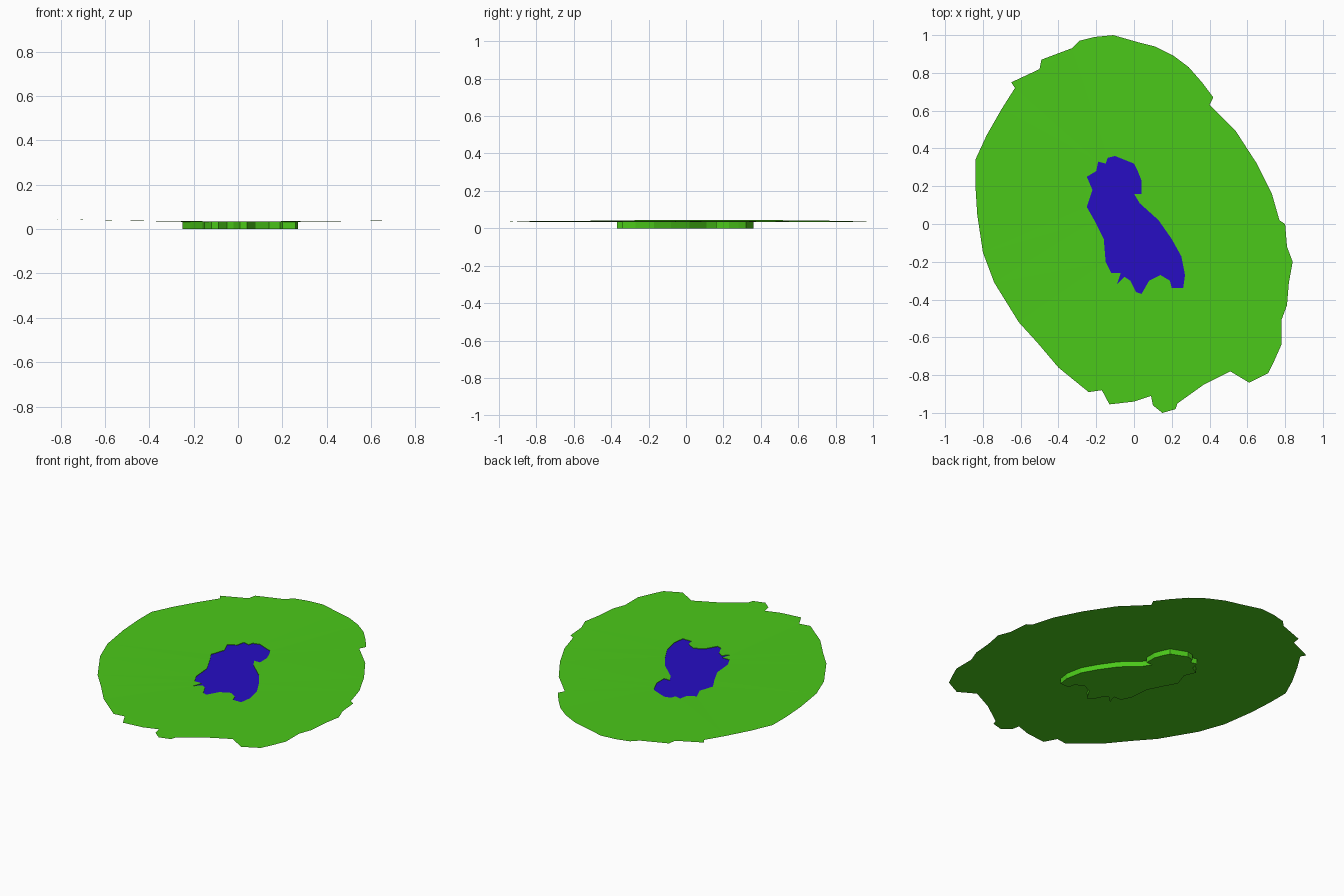
import bpy, bmesh

if "Cube" in bpy.data.objects:
    bpy.data.objects.remove(bpy.data.objects["Cube"])

# Shoreline of the land (x, y), clockwise from the back
LAND = [(-.11, 1), (.03, .96), (.11, .94), (.21, .89), (.29, .83), (.36, .75), (.42, .67),
        (.40, .63), (.54, .49), (.65, .32), (.73, .16), (.77, .02), (.80, 0), (.81, -.12),
        (.84, -.20), (.82, -.31), (.81, -.43), (.78, -.51), (.78, -.64), (.74, -.73),
        (.71, -.79), (.61, -.84), (.51, -.78), (.37, -.85), (.23, -.95), (.22, -.98),
        (.15, -1), (.10, -.96), (.09, -.91), (0, -.94), (-.13, -.955), (-.17, -.88),
        (-.24, -.89), (-.40, -.76), (-.51, -.63), (-.61, -.52), (-.74, -.31), (-.80, -.15),
        (-.83, .05), (-.84, .21), (-.84, .34), (-.78, .47), (-.70, .61), (-.63, .72),
        (-.65, .75), (-.50, .82), (-.49, .87), (-.33, .93), (-.29, .97), (-.21, .99)]

# Outline of the lake, clockwise from the back
LAKE = [(-.14, .35), (-.10, .36), (0, .32), (.02, .28), (.04, .23), (.04, .16), (0, .16),
        (.03, .11), (.13, .02), (.20, -.08), (.25, -.17), (.27, -.27), (.26, -.34),
        (.20, -.34), (.19, -.30), (.14, -.27), (.08, -.30), (.04, -.37), (.01, -.36),
        (-.02, -.30), (-.05, -.28), (-.09, -.32), (-.07, -.26), (-.12, -.26), (-.15, -.20),
        (-.16, -.08), (-.21, .02), (-.25, .09), (-.22, .18), (-.25, .25), (-.20, .28),
        (-.19, .33), (-.15, .32)]

RIM = 0.033


def land_height(x, y):
    return 0.035 + (0.010 if x < 0 else 0.005) * (x / 0.84) ** 2


def material(name, color):
    m = bpy.data.materials.new(name)
    m.diffuse_color = color
    m.use_nodes = True
    m.node_tree.nodes["Principled BSDF"].inputs["Base Color"].default_value = m.diffuse_color
    return m


def add_loop(bm, pts, height):
    vs = [bm.verts.new((x, y, height(x, y))) for x, y in pts]
    return vs, [bm.edges.new((a, b)) for a, b in zip(vs, vs[1:] + vs[:1])]


def fill(bm, edges, up):
    geom = bmesh.ops.triangle_fill(bm, edges=edges, use_beauty=True)["geom"]
    for f in geom:
        if isinstance(f, bmesh.types.BMFace):
            f.normal_update()
            if (f.normal.z > 0) != up:
                f.normal_flip()


def finish(bm, name, mat):
    me = bpy.data.meshes.new(name)
    bm.to_mesh(me)
    bm.free()
    me.materials.append(mat)
    bpy.context.collection.objects.link(bpy.data.objects.new(name, me))


green = material("grass_green", (0.07, 0.58, 0.01, 1))
blue = material("water_blue", (0.02, 0.004, 0.55, 1))

# Land sheet with a hole for the lake
bm = bmesh.new()
_, outer = add_loop(bm, LAND, land_height)
_, inner = add_loop(bm, LAKE, lambda x, y: RIM)
fill(bm, outer + inner, True)
finish(bm, "land", green)

# Lake basin: outward walls and flat bottom
bm = bmesh.new()
top, _ = add_loop(bm, LAKE, lambda x, y: RIM)
low, low_edges = add_loop(bm, LAKE, lambda x, y: 0)
n = len(LAKE)
fill(bm, low_edges, False)
for i in range(n):
    j = (i + 1) % n
    bm.faces.new((top[i], top[j], low[j], low[i]))
finish(bm, "lake_basin", green)

# Water surface
bm = bmesh.new()
_, edges = add_loop(bm, LAKE, lambda x, y: RIM - 0.003)
fill(bm, edges, True)
finish(bm, "lake_water", blue)
